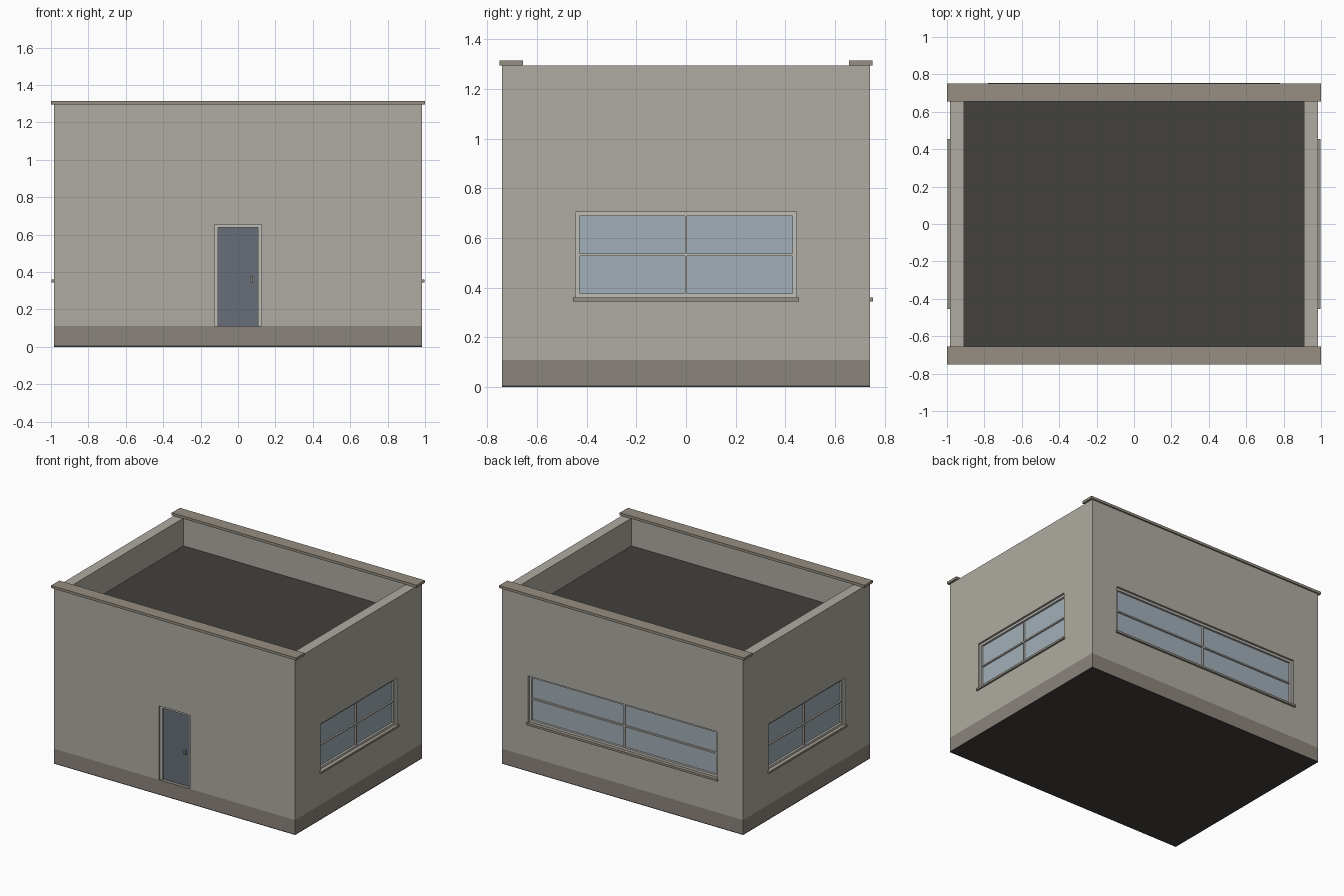
import bpy, bmesh
from math import pi
from mathutils import Matrix, Vector

if "Cube" in bpy.data.objects:
    bpy.data.objects.remove(bpy.data.objects["Cube"])


def material(name, rgb):
    m = bpy.data.materials.new(name)
    m.diffuse_color = (*rgb, 1)
    m.use_nodes = True
    m.node_tree.nodes["Principled BSDF"].inputs["Base Color"].default_value = m.diffuse_color
    return m


WALL = material("wall_render", (0.43, 0.41, 0.36))
PLINTH = material("plinth_stone", (0.26, 0.23, 0.20))
COPING = material("coping_stone", (0.30, 0.27, 0.22))
FRAME = material("frame_paint", (0.52, 0.51, 0.47))
GLASS = material("glass", (0.36, 0.43, 0.48))
DOOR = material("door_paint", (0.14, 0.155, 0.19))
DARK = material("roof_felt", (0.055, 0.052, 0.046))
METAL = material("handle_metal", (0.25, 0.24, 0.20))

HX, HY, T = 0.985, 0.74, 0.075      # half sizes and wall thickness
PLINTH_Z, WALL_Z = 0.11, 1.295


def boxes(name, spans, mat, angle=0.0):
    """One object from boxes (x0, x1, y0, y1, z0, z1), turned about z."""
    bm = bmesh.new()
    for x0, x1, y0, y1, z0, z1 in spans:
        centre = Vector(((x0 + x1) / 2, (y0 + y1) / 2, (z0 + z1) / 2))
        scale = Matrix.Diagonal((x1 - x0, y1 - y0, z1 - z0, 1))
        bmesh.ops.create_cube(bm, size=1, matrix=Matrix.Translation(centre) @ scale)
    bm.transform(Matrix.Rotation(angle, 4, 'Z'))
    me = bpy.data.meshes.new(name)
    bm.to_mesh(me)
    bm.free()
    ob = bpy.data.objects.new(name, me)
    bpy.context.collection.objects.link(ob)
    me.materials.append(mat)
    return ob


def cut(target, cutter):
    mod = target.modifiers.new("cut", 'BOOLEAN')
    mod.operation, mod.solver, mod.object = 'DIFFERENCE', 'EXACT', cutter
    bpy.context.view_layer.objects.active = target
    bpy.ops.object.modifier_apply(modifier=mod.name)
    bpy.data.objects.remove(cutter)


def ring(name, z0, z1, mat):
    ob = boxes(name, [(-HX, HX, -HY, HY, z0, z1)], mat)
    cut(ob, boxes("cutter", [(T - HX, HX - T, T - HY, HY - T, z0 - 1, z1 + 1)], mat))
    return ob


# Shell: floor, plinth, walls with parapet, sunken roof
boxes("floor_slab", [(-HX, HX, -HY, HY, 0, 0.006)], DARK)
ring("plinth", 0.006, PLINTH_Z, PLINTH)
walls = ring("walls", PLINTH_Z, WALL_Z, WALL)
boxes("roof", [(T - HX, HX - T, T - HY, HY - T, 1.05, 1.09)], DARK)

# Copings along the front and back parapets
for side, angle in (("front", 0), ("back", pi)):
    boxes(side + "_coping", [(-1, 1, -0.75, -0.655, WALL_Z, 1.314)], COPING, angle)


def opening(half, z0, z1, dist, angle):
    cut(walls, boxes("cutter", [(-half, half, -dist - 0.1, -dist + T + 0.02, z0, z1)], WALL, angle))


def window(side, half, dist, angle):
    z0, z1, f, m = 0.36, 0.705, 0.016, 0.005
    zm = (z0 + z1) / 2
    opening(half, z0, z1, dist, angle)
    a, b = -dist + 0.015, -dist + 0.05
    boxes(side + "_window_frame", [
        (-half, -half + f, a, b, z0, z1), (half - f, half, a, b, z0, z1),
        (-half + f, half - f, a, b, z0, z0 + f), (-half + f, half - f, a, b, z1 - f, z1),
        (-m, m, a + 0.004, b, z0 + f, z1 - f),
        (-half + f, -m, a + 0.004, b, zm - m, zm + m),
        (m, half - f, a + 0.004, b, zm - m, zm + m)], FRAME, angle)
    boxes(side + "_window_glass",
          [(-half + f, half - f, a + 0.015, a + 0.022, z0 + f, z1 - f)], GLASS, angle)
    boxes(side + "_window_sill",
          [(-half - 0.01, half + 0.01, -dist - 0.013, -dist + 0.02, z0 - 0.015, z0)], COPING, angle)


window("right", 0.445, HX, pi / 2)
window("back", 0.77, HY, pi)
window("left", 0.445, HX, -pi / 2)

# Front door set into its opening
opening(0.125, PLINTH_Z - 0.02, 0.655, HY, 0)
a, b = -HY + 0.012, -HY + 0.06
boxes("door_frame", [(-0.125, -0.108, a, b, PLINTH_Z, 0.655),
                     (0.108, 0.125, a, b, PLINTH_Z, 0.655),
                     (-0.108, 0.108, a, b, 0.639, 0.655)], FRAME)
boxes("door", [(-0.108, 0.108, a + 0.015, b - 0.005, PLINTH_Z, 0.639)], DOOR)
boxes("door_handle", [(0.067, 0.08, a - 0.005, a + 0.015, 0.345, 0.375)], METAL)
